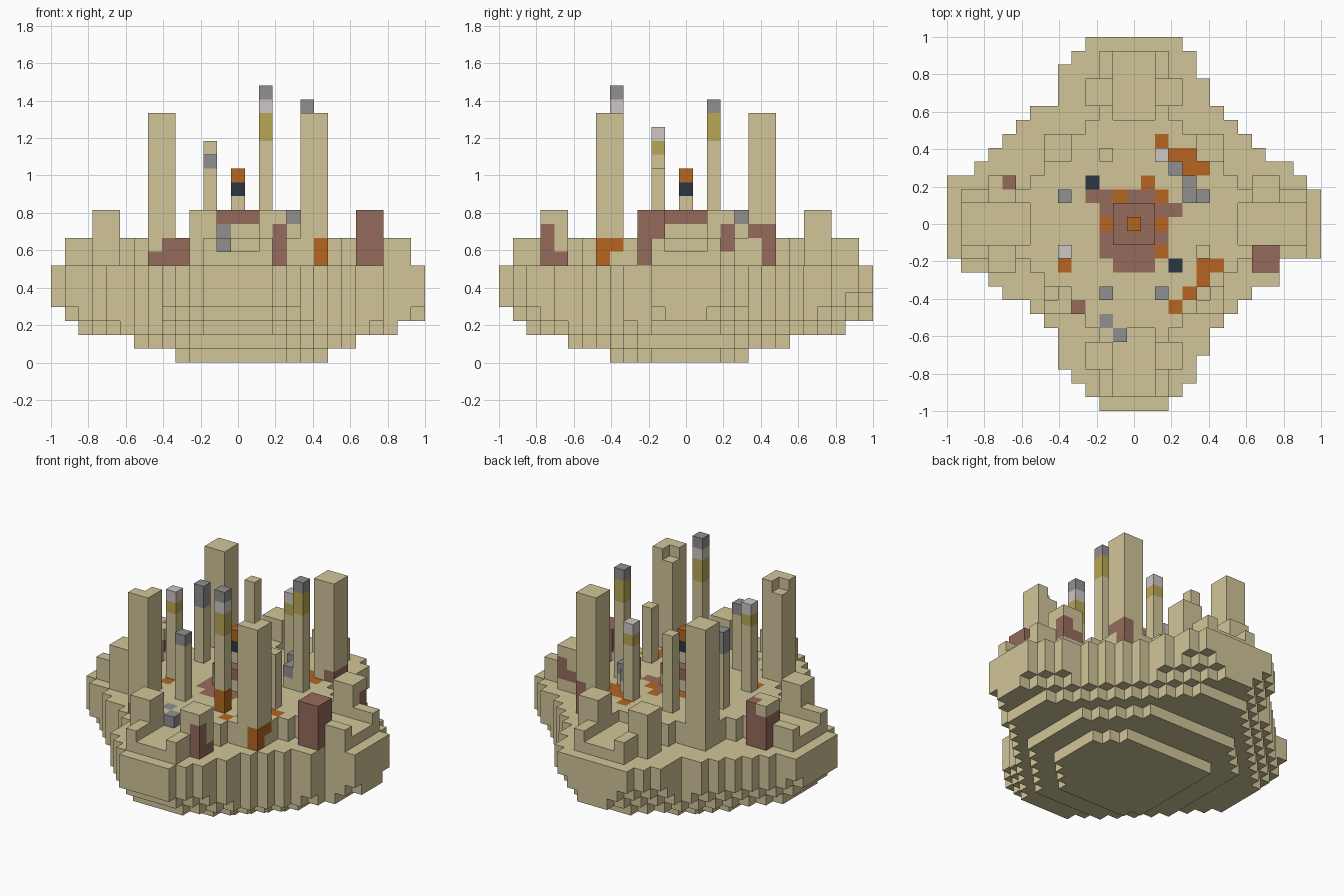
import bpy, bmesh
from mathutils import Vector

cube = bpy.data.objects.get("Cube")
if cube:
    bpy.data.objects.remove(cube)

U = 2 / 27  # edge of one block

COLOURS = {
    "sandstone": (0.640, 0.560, 0.318),
    "mauve_brown": (0.305, 0.147, 0.107),
    "rust_orange": (0.460, 0.133, 0.014),
    "mid_grey": (0.275, 0.278, 0.275),
    "pale_grey": (0.610, 0.570, 0.550),
    "mustard": (0.490, 0.385, 0.090),
    "dark_navy": (0.024, 0.037, 0.054),
}
SAND, MAUVE, RUST, GREY, PALE, MUSTARD, NAVY = COLOURS
NAMES = list(COLOURS)
MATS = []
for label, rgb in COLOURS.items():
    m = bpy.data.materials.new(label)
    m.use_nodes = True
    m.diffuse_color = (*rgb, 1)
    m.node_tree.nodes["Principled BSDF"].inputs["Base Color"].default_value = (*rgb, 1)
    MATS.append(m)

parts = {}     # part name -> {cell: colour}
filled = {}    # every cell -> part name


def put(part, i, j, k, colour=SAND):
    old = filled.get((i, j, k))
    if old:
        del parts[old][i, j, k]
    filled[i, j, k] = part
    parts.setdefault(part, {})[i, j, k] = colour


def block(part, xs, ys, zs, colour=SAND):
    for i in xs:
        for j in ys:
            for k in zs:
                put(part, i, j, k, colour)


def span(a, b):
    return range(a, b + 1)


def turn(i, j, n):
    for _ in range(n):
        i, j = -j, i
    return i, j


def paint(cells, colour):
    for c in cells:
        if c in filled:
            parts[filled[c]][c] = colour


# Stepped hull: four-lobed outline, shrinking towards the base
left = [3, 4, 5, 5, 5, 7, 8, 9, 10, 11] + [13] * 6 + [12, 10, 9, 7, 6, 5, 5, 5, 4, 3, 2]
right = [3, 4, 4, 5, 5, 6, 7, 8, 9, 11, 12] + [13] * 5 + [10, 10, 8, 7, 6, 5, 5, 4, 4, 3, 2]


def in_layer(i, j, k):
    s = abs(i) + abs(j)
    if k == 0:
        return -4 <= i <= 6 and -5 <= j <= 4 and s <= 8
    if k == 1:
        return -7 <= i <= 8 and -8 <= j <= 7 and s <= 11
    if k == 2:
        return max(abs(i), abs(j)) <= 11 and s <= 13
    if k == 3:
        return min(i, j) >= -12 and s <= 14
    return k > 4 or s <= 15


for row, j in enumerate(range(13, -14, -1)):
    for i in span(-left[row], right[row]):
        for k in range(7):
            if in_layer(i, j, k):
                put("hull", i, j, k)

# Raised inner floor with mottled centre
for i in span(-7, 7):
    for j in span(-7, 7):
        if abs(i) + abs(j) <= 10:
            block("inner_floor", [i], [j], span(7, 8))
            if i * i + j * j <= 8:
                paint([(i, j, 8)], MAUVE)
paint([(3, 1, 8), (-3, 2, 8), (0, -3, 8), (1, -3, 8), (-1, -3, 8)], MAUVE)
paint([(i, j, 8) for i, j in [(-2, 0), (2, 0), (-1, 2), (2, 2), (2, -2), (1, 3),
      (2, 6), (3, 5), (4, 5), (4, 4), (5, 4), (-5, -3),
      (5, -3), (6, -3), (5, -4), (4, -5), (3, -6)]], RUST)
paint([(-3, 3, 8), (3, -3, 8)], NAVY)

# Lobes: deck with a shallow central trough, and a broad block on each side
for n, side in enumerate(["right", "back", "left", "front"]):
    for i in span(8, 12):
        for j in span(-2, 2):
            a, b = turn(i, j, n)
            block(side + "_lobe_deck", [a], [b], [7] if abs(j) < 2 else [7, 8])
    for i in (9, 10):
        for j in (-3, -2, 2, 3):
            a, b = turn(i, j, n)
            block(f"{side}_lobe_block_{'a' if j < 0 else 'b'}", [a], [b], span(7, 10))
paint([(i, j, k) for i in (9, 10) for j in (-3, -2) for k in span(7, 10)], MAUVE)
paint([(i, j, k) for i in (-10, -9) for j in (2, 3) for k in span(7, 9)], MAUVE)
paint([(-9, 3, 10)], MAUVE)
paint([(3, -10, k) for k in span(7, 9)] + [(3, -9, 7)], MAUVE)
paint([(10, 3, 8), (10, 3, 9), (9, 3, 8)], MAUVE)

# Four corner towers, two of them notched at one top corner
for sx in (-1, 1):
    for sy in (-1, 1):
        name = ("back" if sy > 0 else "front") + ("_left" if sx > 0 else "_right") + "_tower"
        block(name, (5 * sx, 6 * sx), (5 * sy, 6 * sy), span(7, 17))
        if sy < 0:
            c = (min(5 * sx, 6 * sx), 5 * sy, 17)
            del parts[name][c], filled[c]
paint([(6, -6, 7), (6, -6, 8), (6, -5, 8)], RUST)
paint([(6, 6, 7), (6, 6, 8), (6, 6, 9), (6, 5, 9)], MAUVE)
paint([(-5, -6, 7), (-5, -6, 8), (-6, -6, 7), (-4, -6, 7), (-4, -6, 8)], MAUVE)

# Slender pillars: position, height, colours from the top down
PILLARS = [
    (2, -5, 20, [GREY, PALE, MUSTARD, MUSTARD]),
    (5, 2, 19, [GREY, MUSTARD, MUSTARD]),
    (-2, 5, 16, []),
    (-5, -2, 17, [PALE, MUSTARD]),
    (5, -2, 14, []),
    (2, 5, 16, [PALE, MUSTARD]),
    (-2, -5, 15, [GREY]),
    (-5, 2, 16, [GREY, GREY]),
]
for n, (i, j, top, caps) in enumerate(PILLARS):
    block(f"pillar_{n + 1}", [i], [j], range(9, top))
    for d, colour in enumerate(caps):
        paint([(i, j, top - 1 - d)], colour)
paint([(2, -5, 9), (2, -5, 10)], RUST)

# Loose rubble blocks with grey tops
block("back_rubble", [3], [4], span(9, 10))
block("left_rubble", [4], span(2, 3), span(9, 10))
paint([(3, 4, 10), (4, 2, 10), (4, 3, 10)], GREY)
put("front_rubble", -1, -8, 8, GREY)
paint([(-2, -7, 8)], GREY)

# Central dais and its post
block("centre_dais", span(-1, 1), span(-1, 1), [9])
block("centre_dais", span(-1, 1), span(-1, 1), [10], MAUVE)
paint([(-1, -1, 9)], GREY)
for k, colour in ((11, SAND), (12, NAVY), (13, RUST)):
    put("centre_post", 0, 0, k, colour)

# Turn every part into a mesh of its exposed faces
AXES = [Vector(a) for a in ((1, 0, 0), (0, 1, 0), (0, 0, 1))]
for part, cells in parts.items():
    bm = bmesh.new()
    for cell, colour in cells.items():
        centre = Vector(cell) + AXES[2] / 2
        for a in range(3):
            for sign in (1, -1):
                n = AXES[a] * sign
                if tuple(int(v) for v in Vector(cell) + n) in filled:
                    continue
                u, v = AXES[(a + 1) % 3] / 2, AXES[(a + 2) % 3] / 2 * sign
                mid = centre + n / 2
                f = bm.faces.new([bm.verts.new((mid + p) * U)
                                  for p in (-u - v, u - v, u + v, v - u)])
                f.material_index = NAMES.index(colour)
    bmesh.ops.remove_doubles(bm, verts=bm.verts, dist=U / 100)
    bmesh.ops.dissolve_limit(bm, angle_limit=0.01, verts=bm.verts, edges=bm.edges,
                             delimit={"MATERIAL"})
    mesh = bpy.data.meshes.new(part)
    bm.to_mesh(mesh)
    bm.free()
    for m in MATS:
        mesh.materials.append(m)
    bpy.context.collection.objects.link(bpy.data.objects.new(part, mesh))
